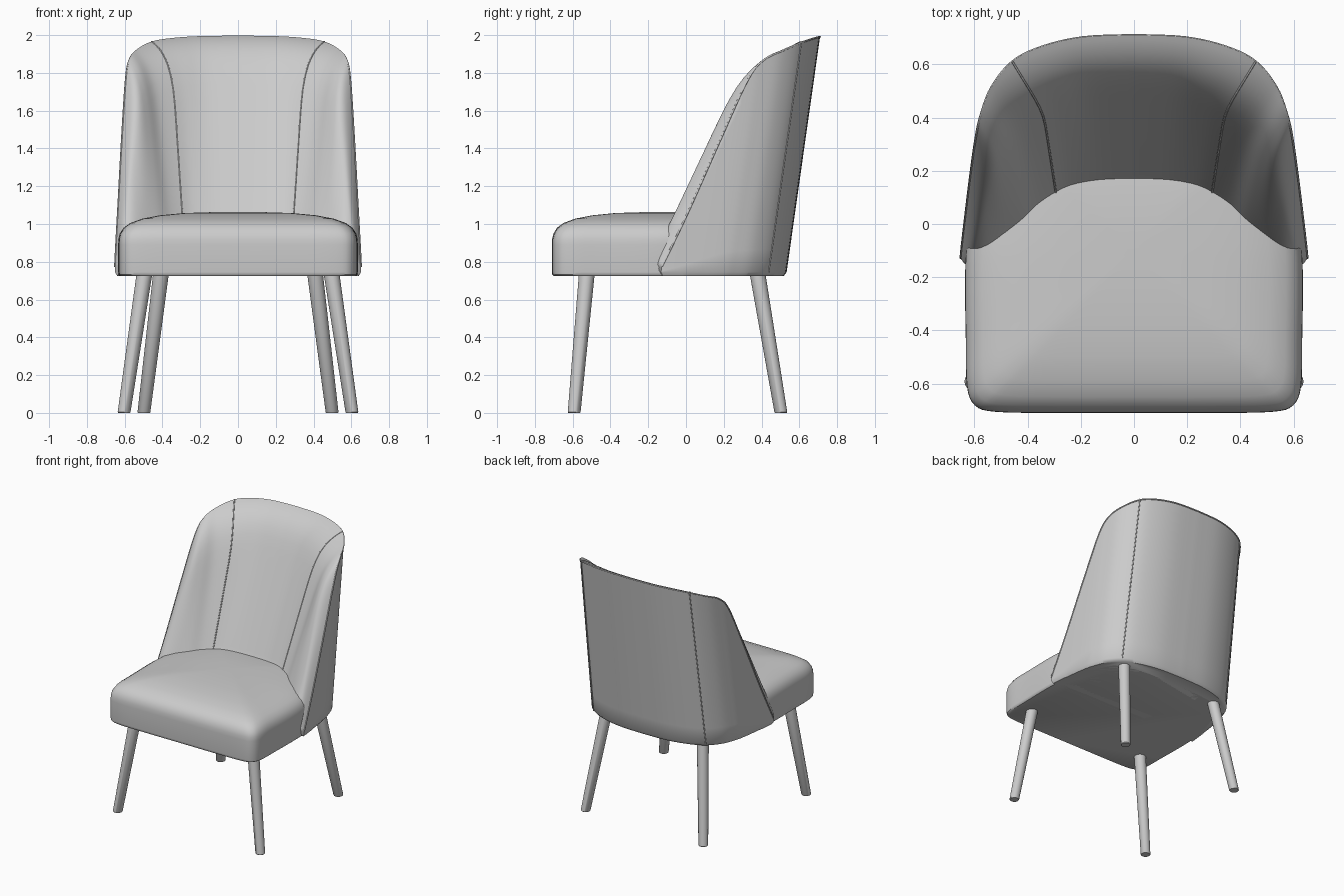
import bpy, bmesh, math
from mathutils import Vector

if "Cube" in bpy.data.objects:
    bpy.data.objects.remove(bpy.data.objects["Cube"])

fabric = bpy.data.materials.new("grey")
fabric.diffuse_color = (0.6, 0.6, 0.6, 1)
fabric.use_nodes = True
fabric.node_tree.nodes["Principled BSDF"].inputs["Base Color"].default_value = fabric.diffuse_color


def finish(name, bm, angle=40):
    bmesh.ops.remove_doubles(bm, verts=bm.verts, dist=0.0005)
    bmesh.ops.recalc_face_normals(bm, faces=bm.faces)
    mesh = bpy.data.meshes.new(name)
    bm.to_mesh(mesh)
    bm.free()
    ob = bpy.data.objects.new(name, mesh)
    bpy.context.collection.objects.link(ob)
    mesh.materials.append(fabric)
    bpy.ops.object.select_all(action='DESELECT')
    bpy.context.view_layer.objects.active = ob
    ob.select_set(True)
    bpy.ops.object.shade_smooth_by_angle(angle=math.radians(angle))
    return ob


def spline(pts, steps, closed=False):
    """Smooth curve through points of any dimension."""
    n, out = len(pts), []
    get = (lambda i: pts[i % n]) if closed else (lambda i: pts[max(0, min(n - 1, i))])
    for i in range(n if closed else n - 1):
        p = [get(i + k) for k in (-1, 0, 1, 2)]
        for s in range(steps):
            t = s / steps
            out.append([0.5 * (2 * b + (c - a) * t + (2 * a - 5 * b + 4 * c - d) * t * t
                               + (3 * b - a - 3 * c + d) * t ** 3) for a, b, c, d in zip(*p)])
    return out if closed else out + [list(pts[-1])]


def loft(bm, rings, closed):
    rows = [[bm.verts.new(p) for p in r] for r in rings]
    for a, b in zip(rows, rows[1:]):
        n = len(a)
        for i in range(n if closed else n - 1):
            j = (i + 1) % n
            bm.faces.new((a[i], a[j], b[j], b[i]))
    return rows


def piping(name, pts, r=0.006):
    cu = bpy.data.curves.new(name, 'CURVE')
    cu.dimensions = '3D'
    cu.bevel_depth, cu.bevel_resolution = r, 1
    sp = cu.splines.new('POLY')
    sp.points.add(len(pts) - 1)
    for q, p in zip(sp.points, pts):
        q.co = (*p, 1)
    cu.materials.append(fabric)
    bpy.context.collection.objects.link(bpy.data.objects.new(name, cu))


# Seat cushion: rounded plan, straight sides, domed top
half = [(0, -.71), (.3, -.71), (.52, -.706), (.598, -.682), (.628, -.61), (.632, -.45), (.635, -.2),
        (.625, -.06), (.59, .1), (.52, .28), (.43, .39), (.2, .42), (0, .42)]
plan = spline(half + [(-x, y) for x, y in half[-2:0:-1]], 4, True)
levels = [(.985, .725), (.997, .732), (1, .745), (1, .89), (.998, .92), (.985, .95), (.955, .98), (.9, 1.005),
          (.8, 1.028), (.65, 1.046), (.45, 1.058), (.2, 1.063), (.05, 1.064)]
bm = bmesh.new()
rows = loft(bm, [[(x * s, -.1 + (y + .1) * s, z) for x, y in plan] for s, z in levels], True)
bm.faces.new(rows[0])
bm.faces.new(rows[-1])
finish("seat_cushion", bm)

# Backrest columns, centre to wing tip: outer foot x, y, rim height, inner foot x, y, padding x, y
columns = [(0, .53, 1.997, 0, .075, 0, -.09), (.2, .522, 1.995, .12, .07, -.02, -.09),
           (.36, .488, 1.985, .22, .055, -.07, -.09), (.475, .435, 1.966, .28, .03, -.10, -.08),
           (.555, .345, 1.925, .34, -.01, -.08, -.06), (.595, .25, 1.875, .40, -.06, -.07, -.05),
           (.613, .18, 1.77, .46, -.10, -.06, -.05), (.628, .082, 1.46, .515, -.14, -.05, -.05),
           (.641, -.027, 1.10, .56, -.17, -.04, -.05), (.649, -.10, .88, .59, -.18, -.03, -.04),
           (.652, -.135, .78, .605, -.16, -.01, -.02)]
STEPS, Z0 = 5, .725
right = spline(columns, STEPS)
left = [[-c[0], c[1], c[2], -c[3], c[4], -c[5], c[6]] for c in right[:0:-1]]
cols = left + right


def outer(c, z):
    k = z - Z0
    return Vector((c[0] * (1 - .03 * k), c[1] + .142 * k, z))


def inner(c, t):
    rim = outer(c, c[2])
    foot = Vector((c[3], c[4], min(.84, c[2] - .01)))
    soft, roll = (1 - (1 - min(t / w, 1)) ** 3 for w in (.4, .25))
    pad = Vector((c[5] * soft, c[6] * roll, -.5 * c[6] * roll))
    return rim.lerp(foot, t) + pad * (1 - t)


ts = [0, .012, .025, .045, .07, .1, .14, .19, .25, .32, .4, .5, .65, .8, 1]
rings = []
for c in cols:
    base = outer(c, Z0)
    hem = [Vector((base.x * .98, base.y + (.012 if base.y < 0 else -.012), Z0))]
    wall = [outer(c, Z0 + .02 + (c[2] - Z0 - .02) * i / 10) for i in range(10)]
    rings.append(hem + wall + [inner(c, t) for t in ts])
bm = bmesh.new()
rows = loft(bm, rings, False)
bm.faces.new([r[0] for r in rows])       # underside
bm.faces.new([r[-1] for r in rows])      # hidden inner foot
bm.faces.new(rows[0])                    # wing tips
bm.faces.new(rows[-1])
finish("backrest", bm, 50)

# Piping along the rim, the front panel seams and the rear panel seams
piping("rim_piping", [outer(c, c[2] - .006) for c in cols], .005)
for side in (-1, 1):
    c = cols[len(left) + side * 3 * STEPS]
    piping("front_seam", [inner(c, t) for t in ts], .004)
    piping("rear_seam", [outer(c, Z0 + .02 + (c[2] - Z0 - .02) * i / 10) for i in range(11)], .004)

# Splayed tapered legs
for name, foot, top in (("front_leg", (.603, -.592), (.492, -.523)),
                        ("rear_leg", (.498, .502), (.405, .375))):
    for side in (-1, 1):
        bm = bmesh.new()
        rings = []
        for (x, y), z, r in ((foot, 0, .031), (foot, .004, .034), (top, .76, .042)):
            rings.append([(side * x + r * math.cos(a), y + r * math.sin(a), z)
                          for a in (2 * math.pi * i / 24 for i in range(24))])
        rows = loft(bm, rings, True)
        bm.faces.new(rows[0])
        bm.faces.new(rows[-1])
        finish(name, bm)
